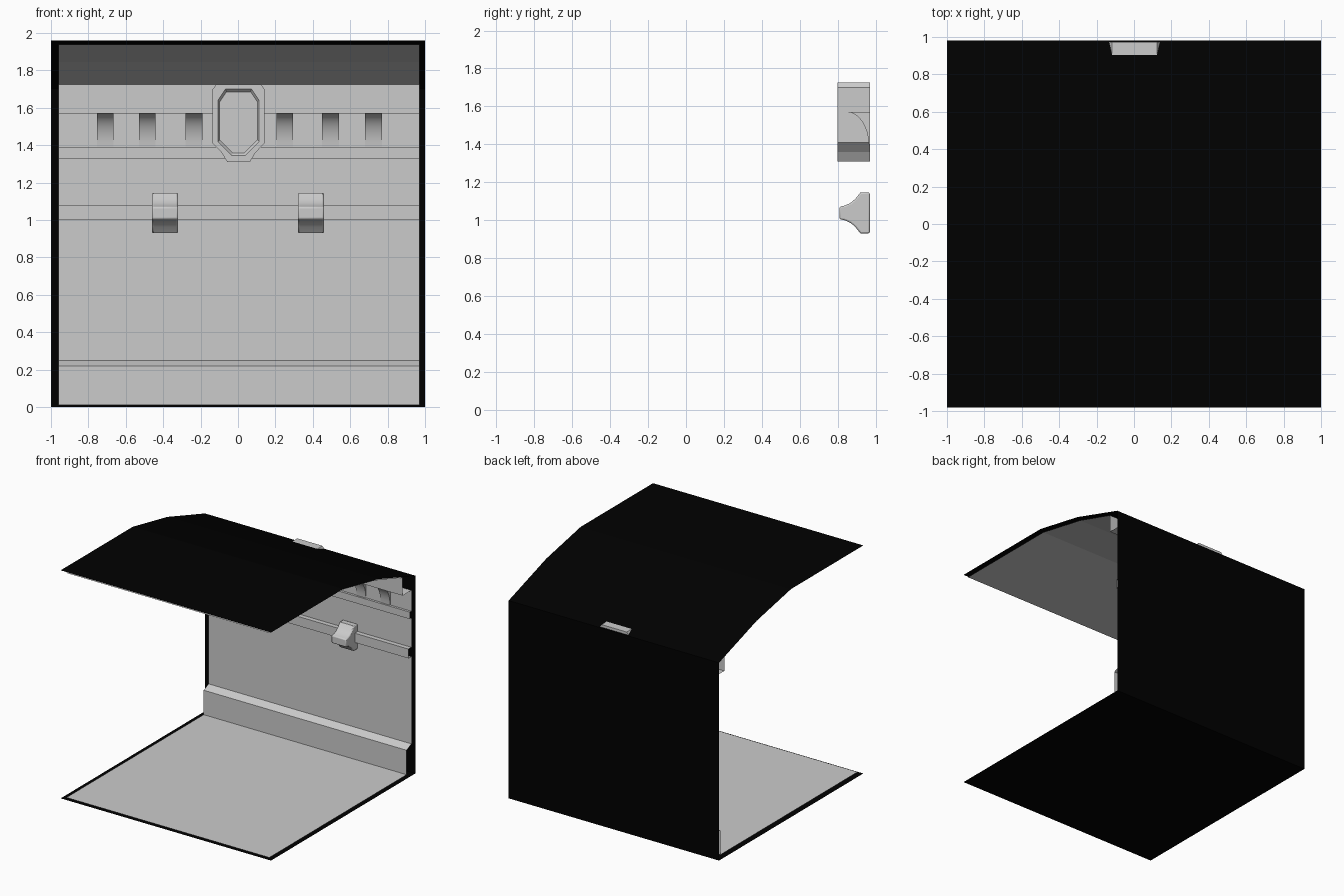
import bpy, bmesh, math

if "Cube" in bpy.data.objects:
    bpy.data.objects.remove(bpy.data.objects["Cube"])


def finish(name, bm, smooth=False):
    me = bpy.data.meshes.new(name)
    bm.to_mesh(me)
    bm.free()
    ob = bpy.data.objects.new(name, me)
    bpy.context.collection.objects.link(ob)
    if smooth:
        bpy.ops.object.select_all(action='DESELECT')
        ob.select_set(True)
        bpy.context.view_layer.objects.active = ob
        bpy.ops.object.shade_smooth_by_angle(angle=math.radians(35))
    return ob


def sheet(name, profile, x0, x1):
    """Open strip: a (y, z) profile swept along x."""
    bm = bmesh.new()
    rows = [[bm.verts.new((x, y, z)) for x in (x0, x1)] for y, z in profile]
    for a, b in zip(rows, rows[1:]):
        bm.faces.new((a[0], a[1], b[1], b[0]))
    return finish(name, bm)


def loft(name, loops, smooth=False):
    """Closed solid through matching loops of points."""
    bm = bmesh.new()
    rings = [[bm.verts.new(p) for p in loop] for loop in loops]
    n = len(rings[0])
    for a, b in zip(rings, rings[1:]):
        for i in range(n):
            j = (i + 1) % n
            bm.faces.new((a[i], a[j], b[j], b[i]))
    bm.faces.new(rings[0][::-1])
    bm.faces.new(rings[-1])
    bmesh.ops.recalc_face_normals(bm, faces=bm.faces)
    return finish(name, bm, smooth)


def prism_x(name, profile, x0, x1, smooth=False):
    return loft(name, [[(x, y, z) for y, z in profile] for x in (x0, x1)], smooth)


# Black outer shell: ceiling, back wall and floor
black = bpy.data.materials.new("black")
black.diffuse_color = (0, 0, 0, 1)
black.use_nodes = True
black.node_tree.nodes["Principled BSDF"].inputs["Base Color"].default_value = black.diffuse_color
shell = sheet("outer_shell", [(-0.98, 1.96), (0, 1.96), (0.47, 1.865), (0.98, 1.70),
                              (0.98, 0), (-0.98, 0)], -1, 1)
shell.data.materials.append(black)

# Grey inner lining: floor, plinth, rail, ledge, cornice and ceiling in one profile
W = 0.97
lining = [(-0.96, 0.01), (0.905, 0.01), (0.905, 0.22), (W, 0.25),
          (W, 1.0), (0.93, 1.0), (0.93, 1.08), (W, 1.08),
          (W, 1.33), (0.95, 1.33), (0.95, 1.39), (W, 1.39),
          (W, 1.57), (0.85, 1.57), (0.85, 1.725),
          (0.47, 1.845), (0, 1.94), (-0.96, 1.94)]
sheet("inner_lining", lining, -0.96, 0.97)

# Concave brackets under the cornice
cove = [(0.85 + 0.115 * math.sin(t), 1.39 + 0.18 * math.cos(t))
        for t in [i * math.pi / 16 for i in range(9)]]
for i, x in enumerate((-0.71, -0.485, -0.235, 0.25, 0.495, 0.725)):
    prism_x(f"cornice_bracket_{i + 1}", cove + [(W, 1.39), (W, 1.57)],
            x - 0.045, x + 0.045, True)

# Clamps on the middle rail
clamp = [(W, 1.145), (0.92, 1.145), (0.892, 1.11), (0.868, 1.09), (0.84, 1.077), (0.81, 1.07),
         (0.81, 1.005), (0.84, 0.998), (0.868, 0.985), (0.892, 0.965), (0.92, 0.93), (W, 0.93)]
for side, x in (("left", -0.39), ("right", 0.39)):
    ob = prism_x(f"rail_clamp_{side}", clamp, x - 0.07, x + 0.07, True)
    bev = ob.modifiers.new("bevel", 'BEVEL')
    bev.width = 0.008
    bev.segments = 2
    bev.limit_method = 'ANGLE'
    bev.angle_limit = math.radians(60)

# Keystone plaque with a recessed eight-sided panel
def mirrored(half, y, s=1.0, cx=0.003, cz=1.525):
    pts = half + [(-x, z) for x, z in reversed(half)]
    return [(cx + x * s, y, cz + (z - cz) * s) for x, z in pts]

outline = [(0.12, 1.725), (0.138, 1.70), (0.138, 1.41), (0.09, 1.36), (0.06, 1.31)]
panel = [(0.07, 1.70), (0.11, 1.64), (0.11, 1.42), (0.075, 1.385), (0.035, 1.345)]
loft("keystone_plaque", [mirrored(outline, 0.972), mirrored(outline, 0.80),
                         mirrored(panel, 0.80), mirrored(panel, 0.815, 0.92)])
